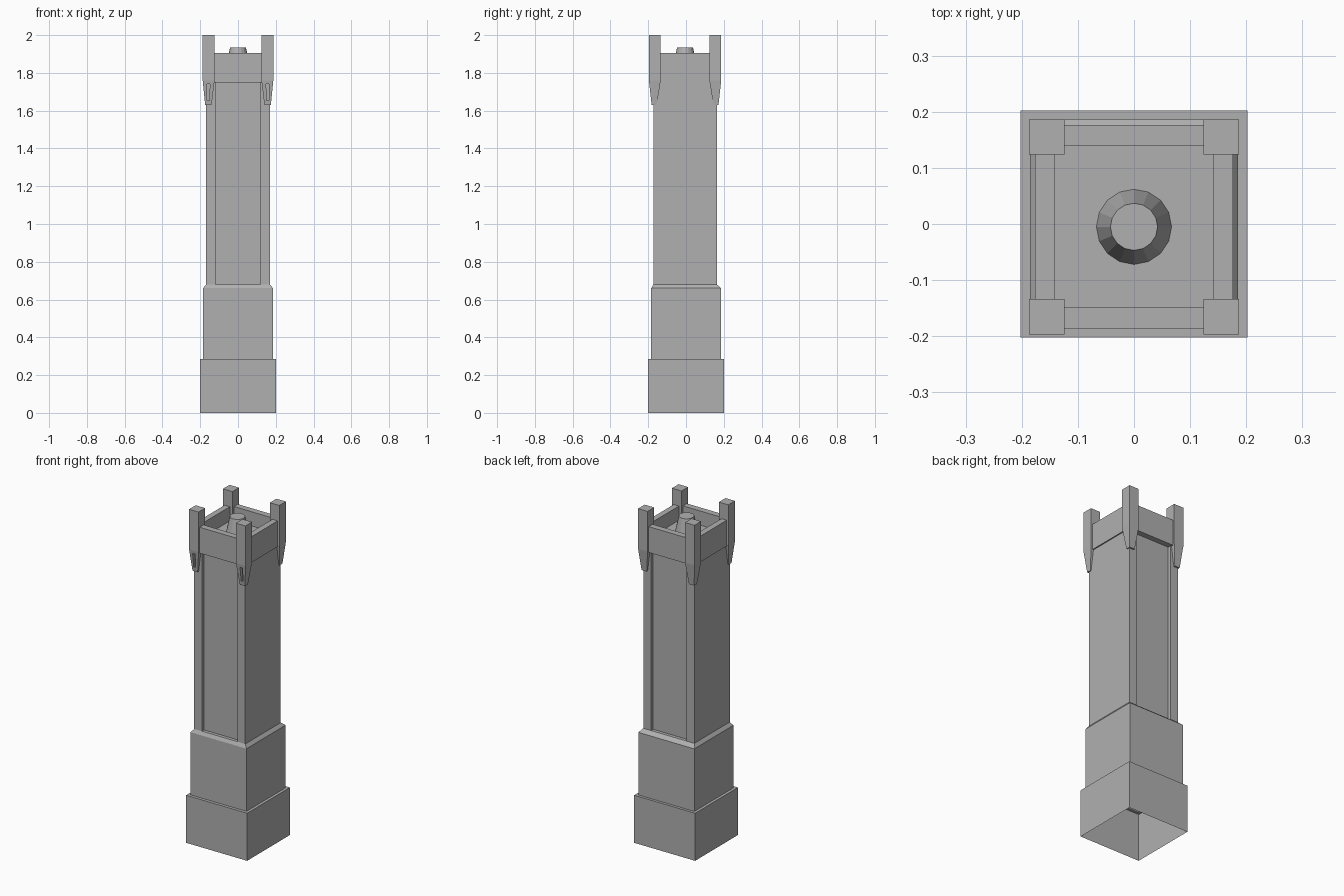
import bpy, bmesh

if "Cube" in bpy.data.objects:
    bpy.data.objects.remove(bpy.data.objects["Cube"])

CY = -0.005  # the upper tower sits slightly forward of the base

stone = bpy.data.materials.new("dark_grey_stone")
stone.diffuse_color = (0.435, 0.435, 0.435, 1)
stone.use_nodes = True
stone.node_tree.nodes["Principled BSDF"].inputs["Base Color"].default_value = stone.diffuse_color


def loft(name, loops, start=False, end=False):
    """Skin a list of point loops (counter-clockwise, from below to above)."""
    bm = bmesh.new()
    rings = [[bm.verts.new(p) for p in loop] for loop in loops]
    for a, b in zip(rings, rings[1:]):
        n = len(a)
        for i in range(n):
            j = (i + 1) % n
            bm.faces.new((a[i], a[j], b[j], b[i]))
    if start:
        bm.faces.new(rings[0][::-1])
    if end:
        bm.faces.new(rings[-1])
    mesh = bpy.data.meshes.new(name)
    bm.to_mesh(mesh)
    bm.free()
    mesh.materials.append(stone)
    obj = bpy.data.objects.new(name, mesh)
    bpy.context.collection.objects.link(obj)
    return obj


def rect(x0, x1, y0, y1, z):
    x0, x1 = sorted((x0, x1))
    y0, y1 = sorted((y0, y1))
    return [(x0, y0, z), (x1, y0, z), (x1, y1, z), (x0, y1, z)]


def ring(hx, hy, z, cy=CY):
    return rect(-hx, hx, cy - hy, cy + hy, z)


# Stepped plinth, hollow and open underneath
loft("plinth", [
    ring(0.202, 0.202, 0, 0), ring(0.202, 0.202, 0.285, 0),
    ring(0.185, 0.185, 0.285, 0.001), ring(0.185, 0.185, 0.66, 0.001),
    ring(0.169, 0.168, 0.68), ring(0.169, 0.147, 0.68)])

# Shaft with recessed panels on front and back
SX, SY, PX, PY = 0.169, 0.168, 0.118, 0.148
half = [(-SX, -SY), (-PX, -SY), (-PX, -PY), (PX, -PY), (PX, -SY), (SX, -SY)]
outline = half + [(-x, -y) for x, y in half]
loft("shaft", [[(x, y + CY, z) for x, y in outline] for z in (0.68, 1.75)])

# Parapet with sunken roof
loft("parapet", [
    ring(0.168, 0.147, 1.75), ring(0.176, 0.181, 1.75), ring(0.176, 0.181, 1.905),
    ring(0.141, 0.144, 1.905), ring(0.141, 0.144, 1.82)], end=True)

# Corner posts tapering to a foot; the front pair have slits
for sx, side in ((-1, "left"), (1, "right")):
    for sy, face in ((-1, "front"), (1, "back")):
        def sec(xi, xo, yi, yo, z):
            return rect(sx * xi, sx * xo, CY + sy * yi, CY + sy * yo, z)
        post = loft(f"corner_post_{face}_{side}", [
            sec(0.140, 0.174, 0.150, 0.177, 1.63),
            sec(0.124, 0.187, 0.129, 0.1915, 1.76),
            sec(0.124, 0.187, 0.129, 0.1915, 2.0)], True, True)
        if sy < 0:
            cutter = loft(f"slit_cutter_{side}", [
                rect(sx * 0.151, sx * 0.164, -0.25, -0.170, 1.655),
                rect(sx * 0.149, sx * 0.165, -0.25, -0.170, 1.74)], True, True)
            cutter.hide_render = True
            cutter.hide_set(True)
            mod = post.modifiers.new("slit", "BOOLEAN")
            mod.operation = "DIFFERENCE"
            mod.solver = "EXACT"
            mod.object = cutter

# Conical vent on the roof
bpy.ops.mesh.primitive_cone_add(vertices=16, radius1=0.067, radius2=0.042,
                                depth=0.115, location=(0, CY, 1.8775))
vent = bpy.context.object
vent.name = "roof_vent"
vent.data.materials.append(stone)
